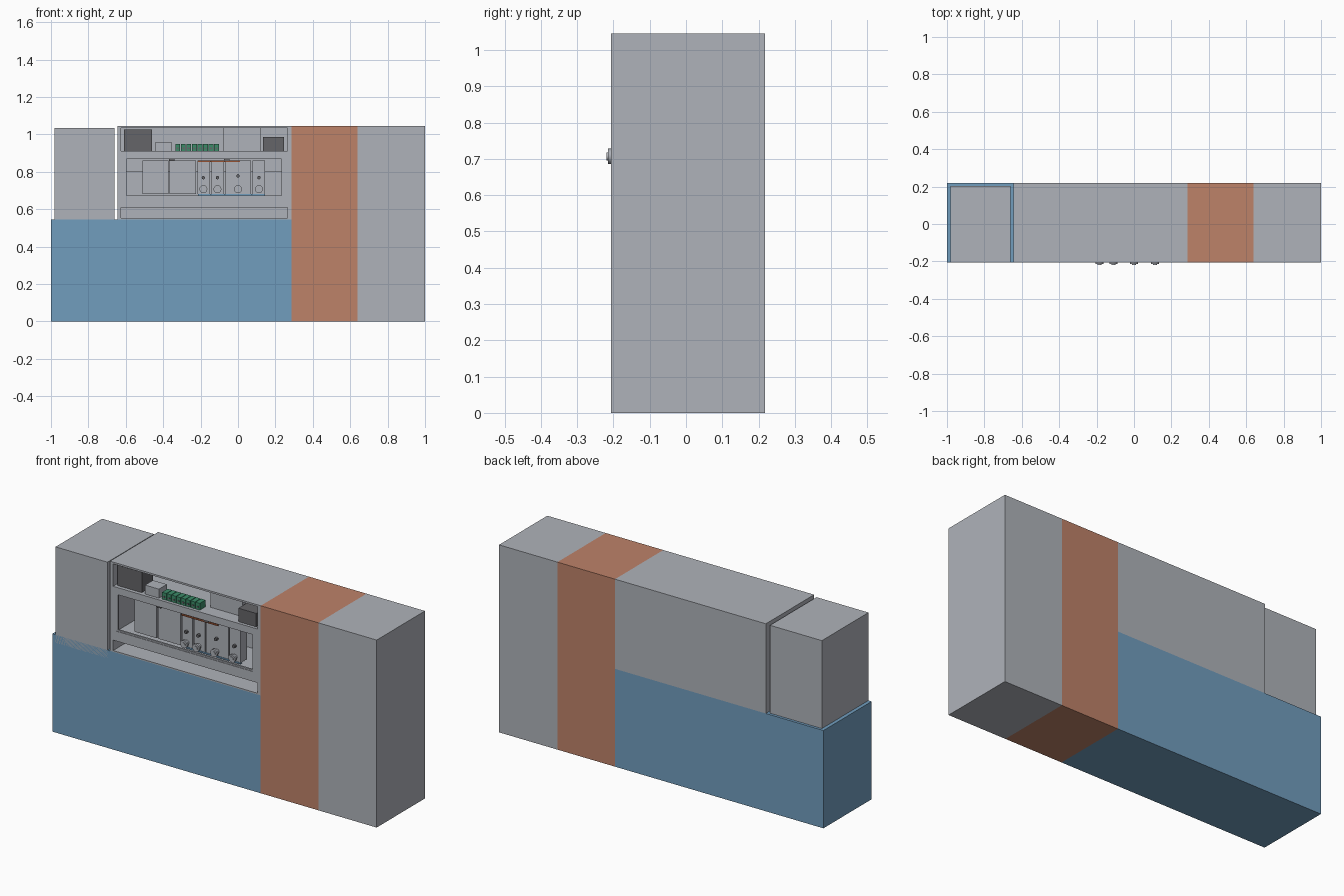
import bpy
from math import pi

cube = bpy.data.objects.get("Cube")
if cube:
    bpy.data.objects.remove(cube, do_unlink=True)


def material(name, rgb):
    m = bpy.data.materials.new(name)
    m.use_nodes = True
    m.diffuse_color = (*rgb, 1)
    m.node_tree.nodes["Principled BSDF"].inputs["Base Color"].default_value = (*rgb, 1)
    return m


GREY = material("light grey", (0.43, 0.45, 0.49))
BLUE = material("steel blue", (0.165, 0.337, 0.515))
ORANGE = material("terracotta", (0.515, 0.223, 0.141))
DARK = material("dark grey", (0.13, 0.13, 0.14))
GREEN = material("terminal green", (0.045, 0.26, 0.14))
COPPER = material("copper", (0.3, 0.08, 0.03))

FRONT, BACK, TOP = -0.207, 0.218, 1.045


def box(name, x, y, z, mat):
    """Box given by its (min, max) range on each axis."""
    bpy.ops.mesh.primitive_cube_add(size=1, location=[sum(r) / 2 for r in (x, y, z)])
    ob = bpy.context.object
    ob.name = name
    ob.scale = [r[1] - r[0] for r in (x, y, z)]
    bpy.ops.object.transform_apply(location=False, rotation=False, scale=True)
    ob.data.materials.append(mat)
    return ob


def disc(name, x, z, y, radius, mat, sides=20):
    """Cylinder lying along y, given by its (min, max) range on y."""
    bpy.ops.mesh.primitive_cylinder_add(vertices=sides, radius=radius, depth=y[1] - y[0],
                                        location=(x, sum(y) / 2, z), rotation=(pi / 2, 0, 0))
    ob = bpy.context.object
    ob.name = name
    ob.data.materials.append(mat)
    bpy.ops.object.shade_smooth_by_angle()
    return ob


def cut(target, x, y, z):
    """Remove a box-shaped recess from the target."""
    cutter = box("recess_cutter", x, y, z, GREY)
    mod = target.modifiers.new("recess", "BOOLEAN")
    mod.operation, mod.solver, mod.object = "DIFFERENCE", "EXACT", cutter
    bpy.ops.object.select_all(action="DESELECT")
    target.select_set(True)
    bpy.context.view_layer.objects.active = target
    bpy.ops.object.modifier_apply(modifier=mod.name)
    bpy.data.objects.remove(cutter, do_unlink=True)


# Large body blocks
depth = (FRONT, BACK)
box("lower_base", (-1, 0.285), depth, (0, 0.545), BLUE)
box("middle_column", (0.285, 0.64), depth, (0, TOP), ORANGE)
box("end_column", (0.64, 1), depth, (0, TOP), GREY)
box("side_cabinet", (-0.98, -0.66), (FRONT, 0.203), (0.5, 1.035), GREY)

# Open equipment cabinet: wiring bay, instrument window, bottom slot
cabinet = box("equipment_cabinet", (-0.645, 0.285), depth, (0.545, TOP), GREY)
inside = (FRONT - 0.1, 0.12)
cut(cabinet, (-0.625, 0.265), inside, (0.91, 1.035))
cut(cabinet, (-0.605, 0.24), inside, (0.665, 0.877))
cut(cabinet, (-0.625, 0.265), inside, (0.552, 0.61))

# Thin trim just inside the window
for name, x, z in (("trim_left", (-0.605, -0.597), (0.665, 0.877)),
                   ("trim_right", (0.232, 0.24), (0.665, 0.877)),
                   ("trim_top", (-0.597, 0.232), (0.869, 0.877)),
                   ("trim_bottom", (-0.597, 0.232), (0.665, 0.673))):
    box(name, x, (FRONT + 0.003, FRONT + 0.013), z, GREY)

# Wiring bay contents
box("power_supply", (-0.61, -0.46), (-0.19, -0.09), (0.912, 1.025), DARK)
box("relay", (-0.44, -0.355), (-0.19, -0.12), (0.91, 0.96), GREY)
box("controller", (-0.08, 0.12), (-0.13, 0), (0.91, 1.035), GREY)
box("transformer", (0.135, 0.245), (-0.19, -0.09), (0.91, 0.985), DARK)
for i in range(8):
    x = -0.335 + i * 0.0295
    box(f"terminal_block_{i + 1}", (x, x + 0.026), (-0.19, -0.14), (0.91, 0.948), GREEN)
    disc(f"terminal_screw_{i + 1}", x + 0.013, 0.925, (-0.193, -0.18), 0.006, DARK, 8)

# Instrument modules behind the window
modules = ((-0.51, -0.372), (-0.365, -0.225), (-0.217, -0.15),
           (-0.143, -0.075), (-0.068, 0.07), (0.077, 0.145))
for i, x in enumerate(modules):
    box(f"module_{i + 1}", x, (-0.185, -0.03 if i < 2 else -0.13), (0.68, 0.86), GREY)
box("rear_ledge", (-0.605, 0.24), (0.02, 0.12), (0.665, 0.8), GREY)
box("copper_busbar", (-0.215, 0.01), (-0.192, -0.17), (0.852, 0.861), COPPER)
box("blue_busbar", (-0.215, 0.145), (-0.188, -0.17), (0.674, 0.682), BLUE)
for x in (-0.355, -0.06):
    box("module_clip", (x - 0.015, x + 0.015), (-0.195, -0.17), (0.858, 0.868), DARK)

# Gas-style ports with collars, and a small screw above each
for i, x in enumerate((-0.185, -0.11, 0, 0.112)):
    disc(f"port_stem_{i + 1}", x, 0.707, (-0.21, -0.18), 0.013, GREY)
    disc(f"port_collar_{i + 1}", x, 0.707, (-0.215, -0.203), 0.021, GREY)
    disc(f"port_tip_{i + 1}", x, 0.707, (-0.219, -0.21), 0.011, GREY)
    disc(f"module_screw_{i + 1}", x, 0.768 + (0.01 if x == 0 else 0),
         (-0.2, -0.18), 0.009, DARK, 12)
